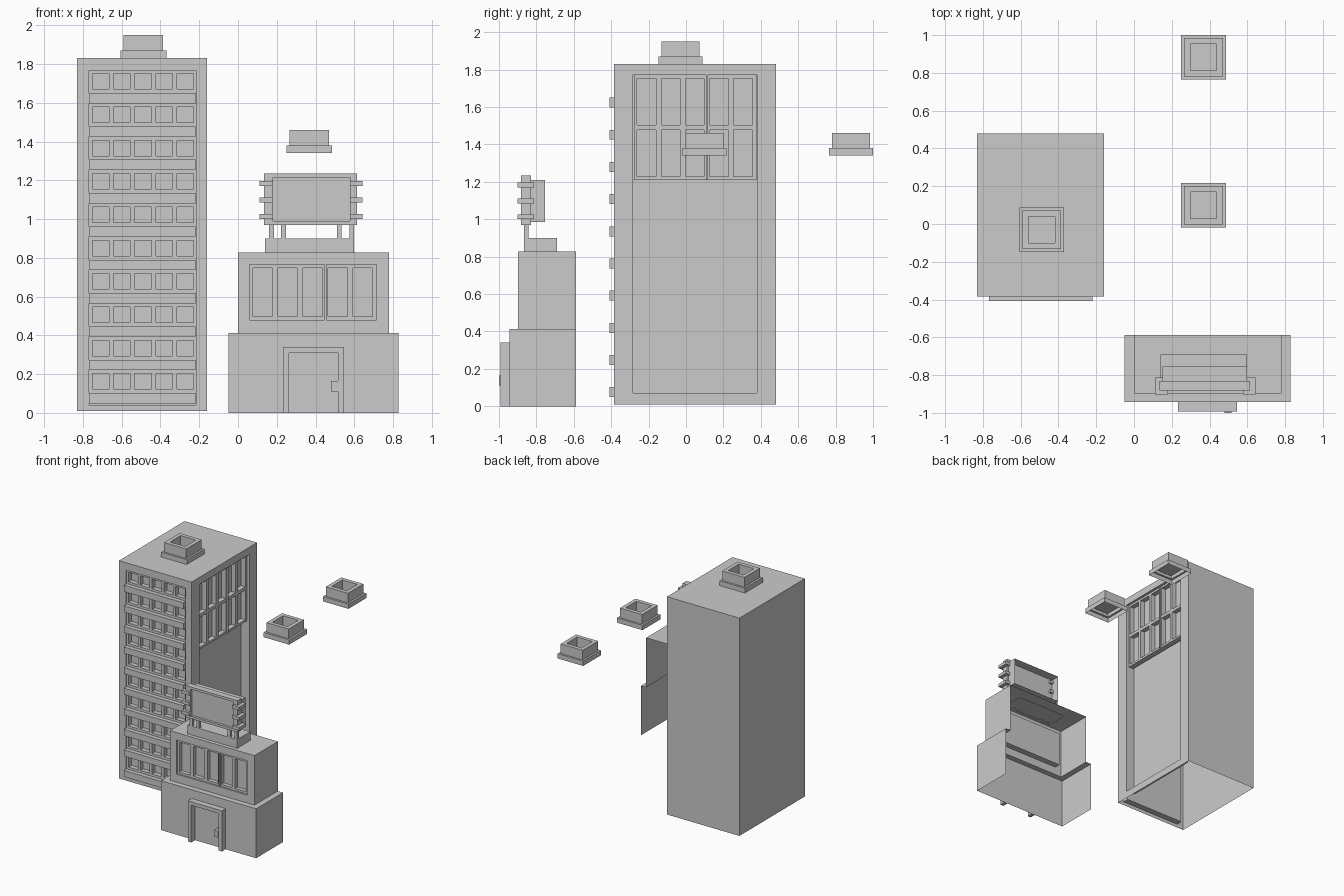
import bpy, bmesh

if "Cube" in bpy.data.objects:
    bpy.data.objects.remove(bpy.data.objects["Cube"])


def front(y0):
    """Map (u, v, depth) onto a wall facing -y."""
    return lambda u, v, d: (u, y0 + d, v)


def right(x0):
    """Map (u, v, depth) onto a wall facing +x."""
    return lambda u, v, d: (x0 - d, u, v)


def finish(bm, name):
    bmesh.ops.remove_doubles(bm, verts=bm.verts, dist=0.0001)
    bmesh.ops.recalc_face_normals(bm, faces=bm.faces)
    me = bpy.data.meshes.new(name)
    bm.to_mesh(me)
    bm.free()
    ob = bpy.data.objects.new(name, me)
    bpy.context.collection.objects.link(ob)
    return ob


def quad(bm, *pts):
    bm.faces.new([bm.verts.new(p) for p in pts])


def box(bm, a, b, skip=""):
    """Box between corners a and b, leaving out the named sides."""
    (x0, y0, z0), (x1, y1, z1) = [tuple(f(p, q) for p, q in zip(a, b)) for f in (min, max)]
    v = [bm.verts.new((x, y, z)) for x in (x0, x1) for y in (y0, y1) for z in (z0, z1)]
    sides = {"L": (0, 1, 3, 2), "R": (4, 6, 7, 5), "F": (0, 4, 5, 1),
             "B": (2, 3, 7, 6), "D": (0, 2, 6, 4), "U": (1, 5, 7, 3)}
    for k, ids in sides.items():
        if k not in skip:
            bm.faces.new([v[i] for i in ids])


def wall_box(bm, m, u0, u1, v0, v1, d0, d1):
    box(bm, m(u0, v0, d0), m(u1, v1, d1))


def rect(m, r, d):
    u0, u1, v0, v1 = r
    return [m(u0, v0, d), m(u1, v0, d), m(u1, v1, d), m(u0, v1, d)]


def recess(bm, m, outer, inner, depth):
    """Wall face with a sunken rectangular panel."""
    o, i, b = rect(m, outer, 0), rect(m, inner, 0), rect(m, inner, depth)
    for k in range(4):
        n = (k + 1) % 4
        quad(bm, o[k], o[n], i[n], i[k])
        quad(bm, i[k], i[n], b[n], b[k])
    quad(bm, *b)


def window_unit(name, m, u0, v0, d0, d1):
    """Five tall panes framed by bars, with one thin raised divider."""
    w, h = 0.655, 0.285
    bm = bmesh.new()
    panes = [0.018 + 0.129 * k for k in range(5)]
    edges = [0] + [e for p in panes for e in (p, p + 0.1)] + [w]
    for a, b in zip(edges[::2], edges[1::2]):
        wall_box(bm, m, u0 + a, u0 + b, v0, v0 + h, d0, d1)
    for a, b in ((0, 0.018), (h - 0.018, h)):
        wall_box(bm, m, u0, u0 + w, v0 + a, v0 + b, d0, d1)
    wall_box(bm, m, u0 + 0.386, u0 + 0.396, v0, v0 + h, d0 - 0.012, d0)
    quad(bm, *rect(m, (u0, u0 + w, v0, v0 + h), d1 - 0.005))
    finish(bm, name)


def vent(name, x, y, z):
    """Stepped square roof vent, hollow from above and below."""
    bm = bmesh.new()
    loops = []
    for r, h in ((.118, 0), (.118, .04), (.102, .04), (.102, .12), (.07, .12), (.07, .04)):
        loops.append([bm.verts.new((x + sx * r, y + sy * r, z + h))
                      for sx, sy in ((-1, -1), (1, -1), (1, 1), (-1, 1))])
    for a, b in zip(loops, loops[1:]):
        for k in range(4):
            n = (k + 1) % 4
            bm.faces.new((a[k], a[n], b[n], b[k]))
    bm.faces.new(loops[-1])
    finish(bm, name)


# Tower shell: open underneath, sunken panels on front and right
TX0, TX1, TY0, TY1, TZ0, TZ1 = -0.83, -0.16, -0.385, 0.48, 0.01, 1.83
tf, tr = front(TY0), right(TX1)
bm = bmesh.new()
box(bm, (TX0, TY0, TZ0), (TX1, TY1, TZ1), "FRD")
recess(bm, tf, (TX0, TX1, TZ0, TZ1), (-0.768, -0.216, 0.04, 1.767), 0.05)
recess(bm, tr, (TY0, TY1, TZ0, TZ1), (-0.283, 0.38, 0.07, 1.77), 0.08)
finish(bm, "tower_shell")

# Tower front: window grid and projecting ledges
bm = bmesh.new()
cols = [-0.751 + 0.109 * k for k in range(5)]
edges = [-0.768] + [e for c in cols for e in (c, c + 0.086)] + [-0.216]
for a, b in zip(edges[::2], edges[1::2]):
    wall_box(bm, tf, a, b, 0.04, 1.767, 0.012, 0.05)
wall_box(bm, tf, -0.768, -0.216, 1.75, 1.767, 0.012, 0.05)
for k in range(10):
    top = 1.67 - 0.172 * k
    wall_box(bm, tf, -0.768, -0.216, max(top - 0.092, 0.04), top, 0.012, 0.05)
finish(bm, "tower_window_grid")
bm = bmesh.new()
for k in range(10):
    z = 1.597 - 0.172 * k
    wall_box(bm, tf, -0.768, -0.22, z, z + 0.053, -0.023, 0.012)
finish(bm, "tower_ledges")

# Tower right side windows
window_unit("tower_side_windows_top", tr, -0.279, 1.485, 0.02, 0.065)
window_unit("tower_side_windows_low", tr, -0.279, 1.21, 0.02, 0.065)

# Roof vent and two free-standing vents
vent("tower_vent", -0.488, -0.03, 1.83)
vent("vent_middle", 0.368, 0.099, 1.34)
vent("vent_back", 0.368, 0.882, 1.34)

# Small building: open at the back and underneath
FY, UY, BY = -0.943, -0.897, -0.588
bm = bmesh.new()
box(bm, (-0.05, FY, 0), (0.828, BY, 0.413), "BUD")
box(bm, (0.0, UY, 0.413), (0.78, BY, 0.827), "FBD")
for x0, x1, y0, y1 in ((-0.05, 0.828, FY, UY), (-0.05, 0, UY, BY), (0.78, 0.828, UY, BY)):
    quad(bm, (x0, y0, .413), (x1, y0, .413), (x1, y1, .413), (x0, y1, .413))
recess(bm, front(UY), (0, 0.78, 0.413, 0.827), (0.06, 0.715, 0.48, 0.765), 0.05)
finish(bm, "shop_shell")
window_unit("shop_windows", front(UY), 0.06, 0.48, 0.012, 0.05)

# Door frame and handle
bm = bmesh.new()
for x0, x1, z0, z1 in ((.232, .263, 0, .34), (.515, .546, 0, .34), (.263, .515, .31, .34)):
    box(bm, (x0, -0.993, z0), (x1, FY, z1))
finish(bm, "door_frame")
bm = bmesh.new()
box(bm, (0.48, -1.0, 0.11), (0.517, FY, 0.165))
finish(bm, "door_handle")

# Sign: roof block, posts, framed board, open rear casing and side lugs
bm = bmesh.new()
box(bm, (0.14, -0.866, 0.825), (0.598, -0.69, 0.9), "D")
finish(bm, "sign_base")
bm = bmesh.new()
for x in (0.16, 0.222, 0.51, 0.574):
    box(bm, (x, -0.866, 0.825), (x + 0.025, -0.843, 0.98))
finish(bm, "sign_posts")
bm = bmesh.new()
recess(bm, front(-0.882), (.134, .613, .97, 1.235), (.18, .577, .99, 1.215), 0.02)
box(bm, (.134, -0.882, .97), (.613, -0.83, 1.235), "FB")
o, i = rect(front(-0.83), (.134, .613, .97, 1.235), 0), rect(front(-0.83), (.15, .597, .985, 1.21), 0)
for k in range(4):
    n = (k + 1) % 4
    quad(bm, o[k], o[n], i[n], i[k])
box(bm, (.15, -0.83, .985), (.597, -0.755, 1.21), "B")
finish(bm, "sign_board")
bm = bmesh.new()
for z in (1.0, 1.085, 1.17):
    for x0, x1 in ((0.11, 0.18), (0.577, 0.642)):
        box(bm, (x0, -0.902, z), (x1, -0.813, z + 0.026))
finish(bm, "sign_lugs")
